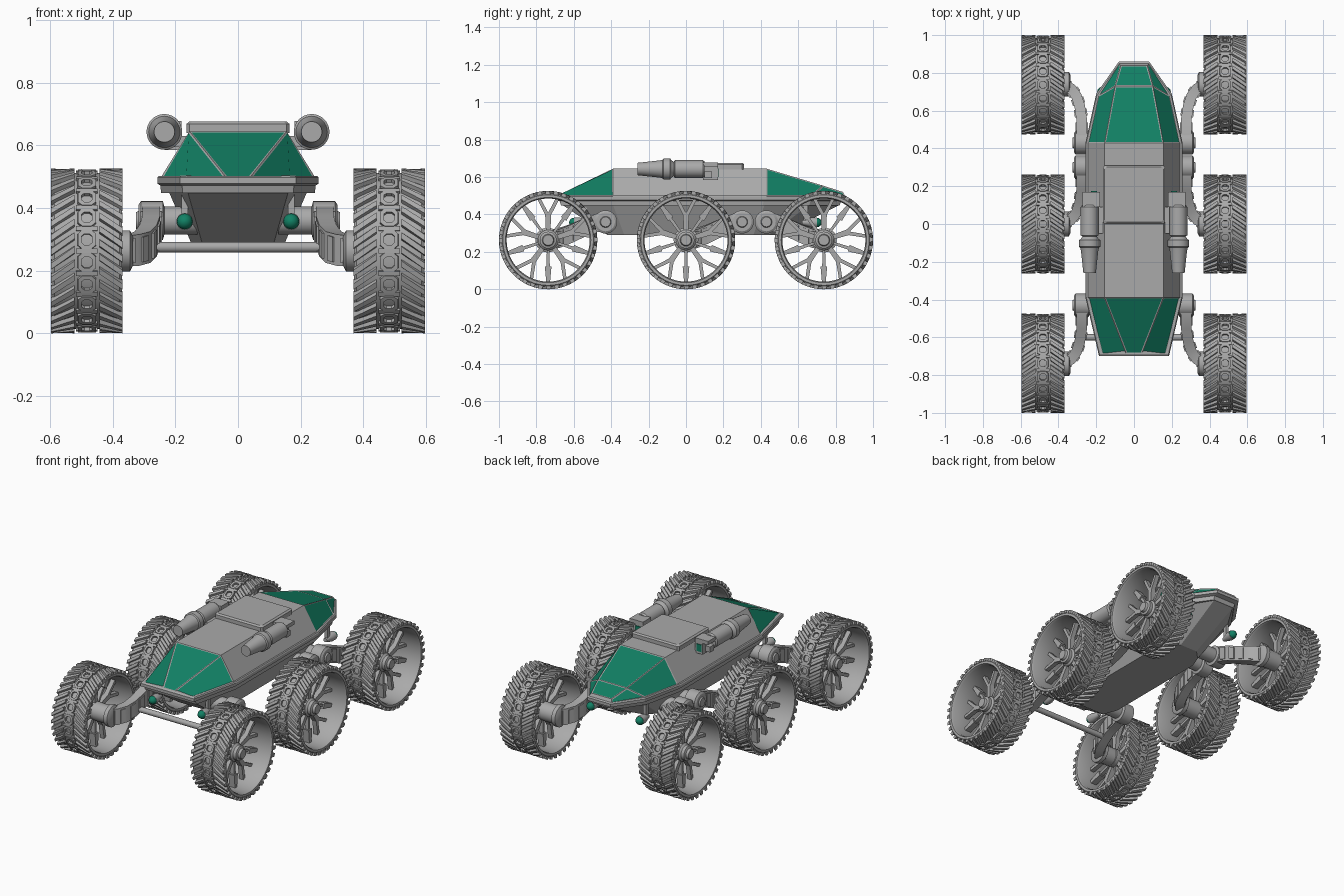
import bpy, bmesh, math
from mathutils import Vector

if "Cube" in bpy.data.objects:
    bpy.data.objects.remove(bpy.data.objects["Cube"])


def material(name, color):
    m = bpy.data.materials.new(name)
    m.diffuse_color = (*color, 1)
    m.use_nodes = True
    m.node_tree.nodes["Principled BSDF"].inputs["Base Color"].default_value = (*color, 1)
    return m


GREY = material("hull grey", (0.4, 0.4, 0.4))
GREEN = material("glass green", (0.006, 0.22, 0.13))


def finish(bm, name, mat=GREY, mirror=False, smooth=False, extra=None):
    bmesh.ops.recalc_face_normals(bm, faces=bm.faces)
    me = bpy.data.meshes.new(name)
    bm.to_mesh(me)
    bm.free()
    me.materials.append(mat)
    if extra:
        me.materials.append(extra)
    ob = bpy.data.objects.new(name, me)
    bpy.context.collection.objects.link(ob)
    if mirror:
        ob.modifiers.new("both sides", "MIRROR")
    if smooth:
        bpy.ops.object.select_all(action="DESELECT")
        ob.select_set(True)
        bpy.context.view_layer.objects.active = ob
        bpy.ops.object.shade_smooth_by_angle(angle=math.radians(30))
    return ob


def skin(bm, loops, caps=True, wrap=False):
    """Join equal closed loops of points with quads."""
    rings = [[bm.verts.new(p) for p in loop] for loop in loops]
    n = len(rings[0])
    pairs = list(zip(rings, rings[1:])) + ([(rings[-1], rings[0])] if wrap else [])
    for a, b in pairs:
        for i in range(n):
            j = (i + 1) % n
            bm.faces.new((a[i], a[j], b[j], b[i]))
    if caps and not wrap:
        bm.faces.new(rings[0])
        bm.faces.new(rings[-1])


def box(bm, x0, x1, y0, y1, z0, z1):
    skin(bm, [[(x0, y0, z), (x1, y0, z), (x1, y1, z), (x0, y1, z)] for z in (z0, z1)])


def lathe(bm, profile, center=(0, 0, 0), axis="X", segs=32, wrap=False):
    c = Vector(center)
    loops = []
    for d, r in profile:
        ring = []
        for k in range(segs):
            t = math.tau * k / segs
            u, v = r * math.cos(t), r * math.sin(t)
            ring.append(c + Vector((d, u, v) if axis == "X" else (u, d, v)))
        loops.append(ring)
    skin(bm, loops, wrap=wrap)


def outline(half, z):
    return [(x, y, z) for x, y in half] + [(-x, y, z) for x, y in reversed(half)]


# Cabin: roof, sides and glazed ends, with glass inset in its frames
P = {
    "roof_f": (.155, -.39, .645), "belt_f": (.245, -.39, .5),
    "nose": (.17, -.69, .5), "nose_in": (.04, -.69, .5),
    "roof_b": (.155, .43, .645), "belt_b": (.245, .43, .5),
    "mid_b": (.1, .73, .555), "side_b": (.19, .68, .5),
    "tail": (.07, .84, .52), "tail_low": (.08, .85, .5),
}
bm = bmesh.new()
V = {(k, s): bm.verts.new((x * s, y, z)) for k, (x, y, z) in P.items() for s in (1, -1)}
glass = []
for a, b, glazed in (("roof_f", "nose_in", True), ("roof_b", "mid_b", True),
                     ("mid_b", "tail", True), ("roof_f", "roof_b", False),
                     ("tail", "tail_low", False)):
    f = bm.faces.new((V[a, 1], V[a, -1], V[b, -1], V[b, 1]))
    if glazed:
        glass.append(f)
for s in (1, -1):
    for names, glazed in (("roof_f belt_f nose nose_in", True),
                          ("roof_b mid_b side_b belt_b", True),
                          ("mid_b tail tail_low side_b", True),
                          ("roof_f roof_b belt_b belt_f", False)):
        f = bm.faces.new([V[n, s] for n in names.split()])
        if glazed:
            glass.append(f)
bmesh.ops.recalc_face_normals(bm, faces=bm.faces)
bmesh.ops.inset_individual(bm, faces=glass, thickness=.009, depth=-.002)
for f in glass:
    f.material_index = 1
finish(bm, "cabin", extra=GREEN)

# Belt and lower hull
belt = [(.185, -.7), (.257, -.39), (.257, .43), (.2, .69), (.08, .86)]
under = [(.16, -.66), (.22, -.39), (.22, .42), (.17, .66), (.07, .82)]
bm = bmesh.new()
skin(bm, [outline([(x * k, y * k) for x, y in belt], z)
          for k, z in ((.955, .448), (.965, .472), (1, .478), (1, .497), (.985, .503))])
finish(bm, "belt")
keel = [(.115, -.42), (.15, -.33), (.15, .36), (.12, .44), (.06, .5)]
bm = bmesh.new()
skin(bm, [outline(keel, .29), outline(under, .45)])
finish(bm, "lower_hull")

# Roof hatch
bm = bmesh.new()
hatch = [(.155, 0), (.165, .012), (.165, .3), (.155, .31)]
skin(bm, [outline(hatch, .64), outline(hatch, .668),
          outline([(x - .01, y * .94 + .01) for x, y in hatch], .676)])
finish(bm, "roof_hatch")

# Thruster pods
bm = bmesh.new()
lathe(bm, [(-.26, .033), (-.14, .046), (-.125, .05), (-.12, .057), (-.085, .057),
           (-.08, .048), (-.065, .038), (-.06, .047), (.09, .047), (.1, .04)],
      (.235, 0, .643), "Y")
finish(bm, "thruster_pod", mirror=True, smooth=True)
bm = bmesh.new()
box(bm, .18, .235, .09, .17, .585, .678)
box(bm, .235, .272, .09, .17, .655, .678)
box(bm, .235, .265, .1, .14, .595, .63)
box(bm, .16, .21, -.05, .09, .595, .63)
finish(bm, "pod_bracket", mirror=True)
bm = bmesh.new()
box(bm, .195, .228, .17, .174, .6, .645)
finish(bm, "pod_glass", GREEN, mirror=True)

# Lamps at both ends
for end, y, d in (("front", -.6, -1), ("rear", .7, 1)):
    bm = bmesh.new()
    lathe(bm, [(-.08 * d, .012), (-.03 * d, .027), (0, .027)], (.17, y, .357), "Y", 20)
    box(bm, .16, .18, y - d * .06 - .012, y - d * .06 + .012, .36, .46)
    finish(bm, end + "_lamp_housing", mirror=True, smooth=True)
    bm = bmesh.new()
    lathe(bm, [(.025 * math.sin(t) * d, .025 * math.cos(t)) for t in (0, .4, .8, 1.2, 1.5)],
          (.17, y, .357), "Y", 20)
    finish(bm, end + "_lamp_lens", GREEN, mirror=True, smooth=True)


# Suspension arms, each swept from a hull pivot out to a wheel motor
def arm(name, wheel_y, pivot_y):
    reach = wheel_y - pivot_y
    path = [Vector((x, pivot_y + reach * t, z)) for x, t, z in
            ((.277, -.1, .36), (.277, .15, .355), (.277, .4, .325), (.287, .62, .295),
             (.305, .8, .275), (.335, .93, .265), (.375, 1, .263))]
    bm = bmesh.new()
    loops = []
    for i, p in enumerate(path):
        t = path[min(i + 1, len(path) - 1)] - path[max(i - 1, 0)]
        side = Vector((t.y, -t.x, 0)).normalized() * .028
        up = Vector((0, 0, .05))
        loops.append([p - side - up, p + side - up, p + side + up, p - side + up])
    skin(bm, loops)
    # Raised ribs on the outer faces
    for a, b in zip(path[1:], path[2:]):
        m, t = (a + b) / 2, (b - a) * .28
        side = Vector((t.y, -t.x, 0)).normalized() * .034
        up = Vector((0, 0, .04))
        skin(bm, [[q - side - up, q + side - up, q + side + up, q - side + up]
                  for q in (m - t, m + t)])
    lathe(bm, [(.13, .045), (.235, .045), (.24, .062), (.31, .062), (.318, .05), (.318, .03),
               (.326, .026)], (0, pivot_y, .36))
    lathe(bm, [(.335, .045), (.345, .066), (.37, .066), (.375, .055), (.45, .055)],
          (0, wheel_y, .263))
    finish(bm, name + "_arm", mirror=True, smooth=True)


arm("front", -.74, -.43)
arm("middle", 0, .30)
arm("rear", .74, .43)

bm = bmesh.new()
lathe(bm, [(-.27, .017), (.27, .017)], (0, -.6, .275), segs=16)
finish(bm, "front_cross_rod", smooth=True)


# Wheels
WX, HALF = .4825, .1125


def polar(x, a, r):
    return (WX + x, r * math.sin(a), r * math.cos(a))


def spoke(bm, a0, r0, w0, a1, r1, w1, depth):
    p, q = (Vector((0, r * math.sin(a), r * math.cos(a))) for a, r in ((a0, r0), (a1, r1)))
    d = (q - p).normalized()
    side = Vector((0, d.z, -d.y))
    loops = []
    for c, w in ((p, w0), (q, w1)):
        c = c + Vector((WX, 0, 0))
        loops.append([c + side * w * s + Vector((depth * e, 0, 0))
                      for s, e in ((-1, -1), (1, -1), (1, 1), (-1, 1))])
    skin(bm, loops)


def wheel(name, y):
    bm = bmesh.new()
    # Open rim and tyre band
    lathe(bm, [(-HALF, .228), (-HALF, .242), (-.104, .249), (.104, .249), (HALF, .242),
               (HALF, .228), (.1, .222), (-.1, .222)], (WX, 0, 0), segs=64, wrap=True)
    # Slanted side lugs
    n = 36
    for i in range(n):
        for s in (1, -1):
            a = math.tau * (i + (.5 if s > 0 else 0)) / n
            loops = []
            for r, w in ((.245, .055), (.263, .038)):
                loops.append([polar(s * x, a + k + e * w, r) for x, k, e in
                              ((.04, .1, -1), (.114, -.1, -1), (.114, -.1, 1), (.04, .1, 1))])
            skin(bm, loops)
    # Centre chain links
    links = 22
    shape = [(.5, 1), (1, .6), (1, -.6), (.5, -1), (-.5, -1), (-1, -.6), (-1, .6), (-.5, 1)]
    for i in range(links):
        a = math.tau * i / links
        skin(bm, [[polar(.03 * k * u, a + .125 * k * v, r) for u, v in shape]
                  for k, r in ((1, .245), (.95, .261), (.55, .261), (.55, .245))], caps=False)
        mid = a + math.pi / links
        skin(bm, [[polar(x, mid + e, r) for x, e in
                   ((-.034, -.03), (.034, -.03), (.034, .03), (-.034, .03))]
                  for r in (.245, .258)])
    # Hub
    lathe(bm, [(-.06, .04), (-.04, .055), (.02, .055), (.03, .045), (.05, .045),
               (.055, .032), (.07, .028)], (WX, 0, 0), segs=24)
    # Forked and straight spokes
    for i in range(5):
        a = math.tau * i / 5
        spoke(bm, a, .045, .012, a, .135, .016, .016)
        for s in (1, -1):
            spoke(bm, a, .125, .01, a + s * .22, .226, .009, .014)
        b = a + math.pi / 5
        spoke(bm, b, .045, .007, b, .15, .009, .012)
        spoke(bm, b, .14, .018, b, .226, .01, .02)
    ob = finish(bm, name + "_wheels", mirror=True, smooth=True)
    ob.location = (0, y, .263)


for label, pos in (("front", -.737), ("middle", 0), ("rear", .737)):
    wheel(label, pos)
